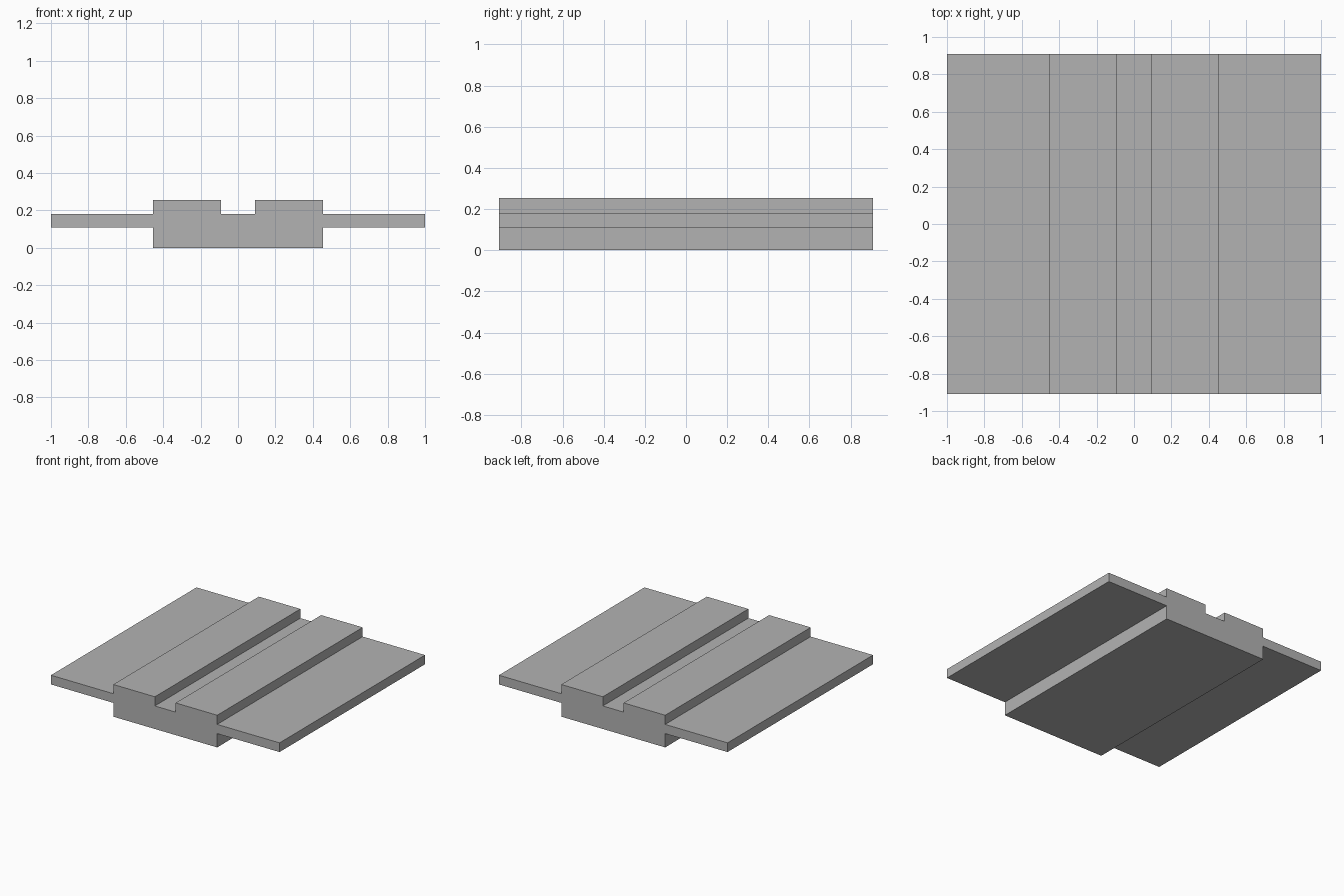
import bpy
import bmesh

cube = bpy.data.objects.get("Cube")
if cube:
    bpy.data.objects.remove(cube, do_unlink=True)

# Single plain grey
grey = bpy.data.materials.new("mid_grey")
grey.use_nodes = True
colour = (0.45, 0.45, 0.45, 1.0)
grey.diffuse_color = colour
grey.node_tree.nodes["Principled BSDF"].inputs["Base Color"].default_value = colour

# Cross-section: half outline from bottom edge to channel floor, then mirrored
UNIT = 1 / 11
HALF_DEPTH = 10 * UNIT
half = [(5, 0), (5, 1.2), (11, 1.2), (11, 2), (5, 2), (5, 2.8), (1, 2.8), (1, 2)]
outline = half + [(-x, z) for x, z in reversed(half)]

# Grooved rail with side flanges, extruded front to back
bm = bmesh.new()
verts = [bm.verts.new((x * UNIT, -HALF_DEPTH, z * UNIT)) for x, z in outline]
front = bm.faces.new(verts)
result = bmesh.ops.extrude_face_region(bm, geom=[front], use_keep_orig=True)
moved = [g for g in result["geom"] if isinstance(g, bmesh.types.BMVert)]
bmesh.ops.translate(bm, verts=moved, vec=(0, 2 * HALF_DEPTH, 0))
bmesh.ops.recalc_face_normals(bm, faces=bm.faces)

mesh = bpy.data.meshes.new("flanged_rail")
bm.to_mesh(mesh)
bm.free()
mesh.materials.append(grey)
rail = bpy.data.objects.new("flanged_rail", mesh)
bpy.context.collection.objects.link(rail)
